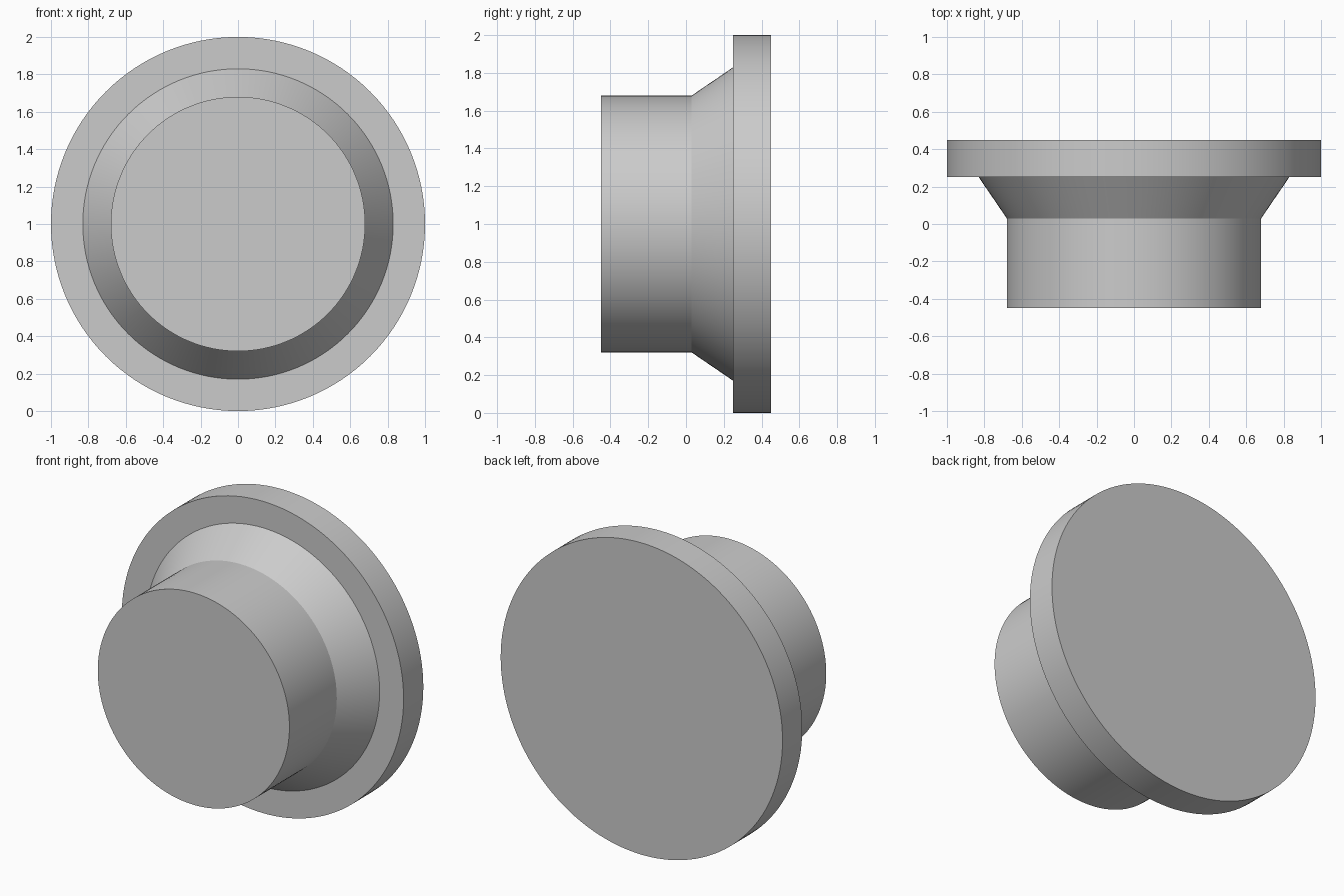
import bpy
import bmesh
from math import radians, tau
from mathutils import Matrix, Vector

cube = bpy.data.objects.get("Cube")
if cube:
    bpy.data.objects.remove(cube, do_unlink=True)

SEGMENTS = 128

grey = bpy.data.materials.new("plain_grey")
grey.use_nodes = True
colour = (0.6, 0.6, 0.6, 1)
grey.diffuse_color = colour
grey.node_tree.nodes["Principled BSDF"].inputs["Base Color"].default_value = colour

# Outline as (radius, y): front cap, hub, flared collar, flange, back cap
profile = [(0.68, -0.45), (0.68, 0.03), (0.83, 0.25), (1, 0.25), (1, 0.45)]

# Revolve the outline around the horizontal axis
bm = bmesh.new()
rings = []
for radius, y in profile:
    rings.append([
        bm.verts.new(Matrix.Rotation(tau * i / SEGMENTS, 3, 'Y') @ Vector((radius, y, 0)) + Vector((0, 0, 1)))
        for i in range(SEGMENTS)])
for a, b in zip(rings, rings[1:]):
    for i in range(SEGMENTS):
        j = (i + 1) % SEGMENTS
        bm.faces.new((a[i], a[j], b[j], b[i]))
bm.faces.new(rings[0])
bm.faces.new(rings[-1])
bmesh.ops.recalc_face_normals(bm, faces=bm.faces)

mesh = bpy.data.meshes.new("flanged_knob")
bm.to_mesh(mesh)
bm.free()
mesh.materials.append(grey)
knob = bpy.data.objects.new("flanged_knob", mesh)
bpy.context.collection.objects.link(knob)

# Smooth round walls, sharp rims
bpy.ops.object.select_all(action='DESELECT')
knob.select_set(True)
bpy.context.view_layer.objects.active = knob
bpy.ops.object.shade_smooth_by_angle(angle=radians(30))
